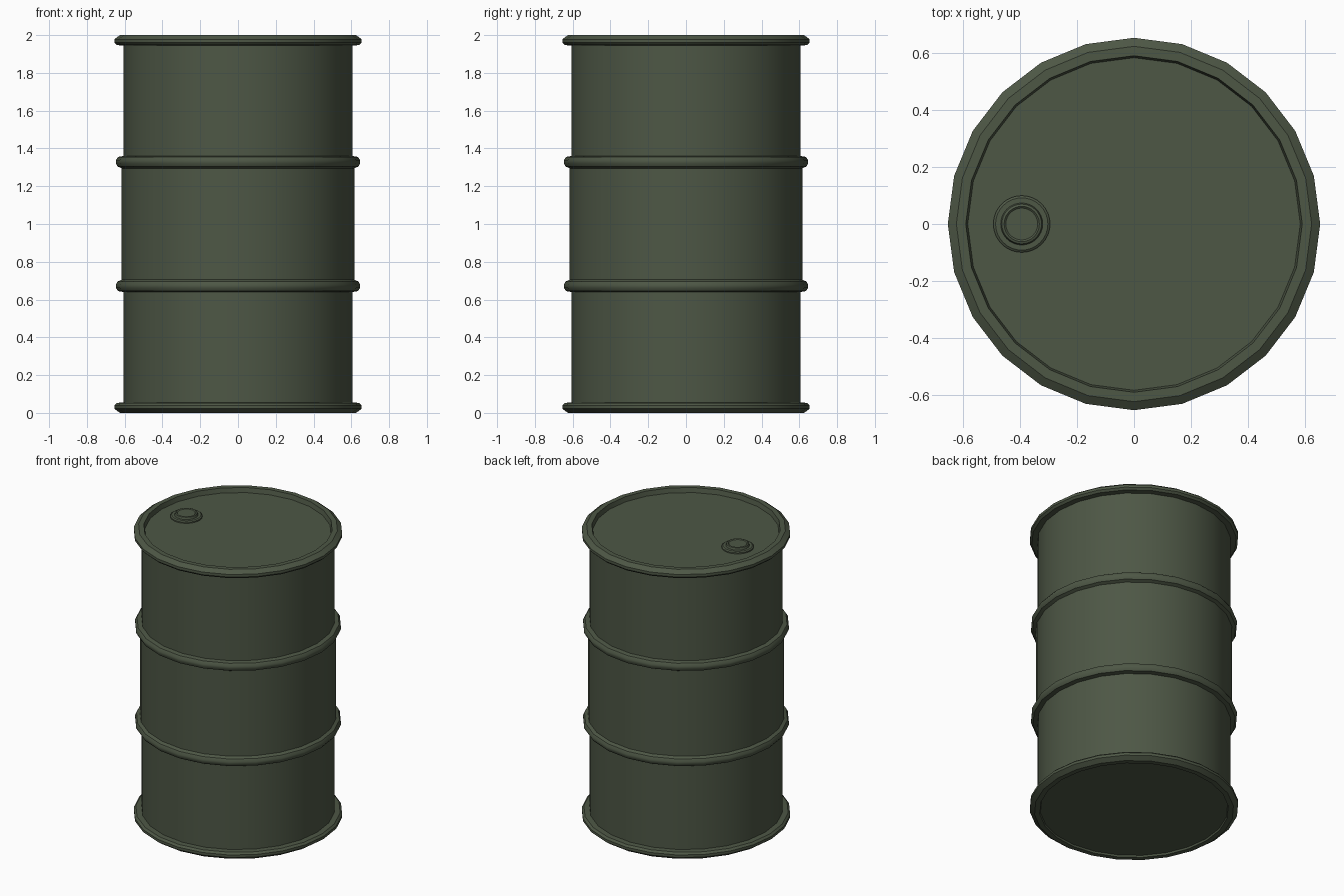
import bpy, math

if "Cube" in bpy.data.objects:
    bpy.data.objects.remove(bpy.data.objects["Cube"])

olive = bpy.data.materials.new("olive_paint")
olive.diffuse_color = (0.075, 0.095, 0.06, 1)
olive.use_nodes = True
olive.node_tree.nodes["Principled BSDF"].inputs["Base Color"].default_value = olive.diffuse_color


def lathe(name, profile, sides, location=(0, 0, 0), angle=35):
    """Revolve (radius, z) points around z; radius 0 makes a closed cap."""
    verts, rings, faces = [], [], []
    for r, z in profile:
        n = 1 if r == 0 else sides
        rings.append([len(verts) + i for i in range(n)])
        for i in range(n):
            a = 2 * math.pi * i / sides
            verts.append((r * math.cos(a), r * math.sin(a), z))
    for lo, hi in zip(rings, rings[1:]):
        if len(lo) == 1:
            faces.append(hi[::-1])
        elif len(hi) == 1:
            faces.append(lo)
        else:
            for i in range(sides):
                j = (i + 1) % sides
                faces.append((lo[i], lo[j], hi[j], hi[i]))
    # drop the unused centre points of the flat caps
    used = sorted({v for f in faces for v in f})
    remap = {v: i for i, v in enumerate(used)}
    mesh = bpy.data.meshes.new(name)
    mesh.from_pydata([verts[v] for v in used], [],
                     [[remap[v] for v in f] for f in faces])
    mesh.materials.append(olive)
    obj = bpy.data.objects.new(name, mesh)
    obj.location = location
    bpy.context.collection.objects.link(obj)
    bpy.ops.object.select_all(action='DESELECT')
    obj.select_set(True)
    bpy.context.view_layer.objects.active = obj
    bpy.ops.object.shade_smooth_by_angle(angle=math.radians(angle))
    return obj


# Drum shell: upper half of the profile, from the waist to the rolled top rim
wall = [
    (0.617, 1.00),
    (0.617, 1.295), (0.638, 1.305), (0.647, 1.322),   # rolling hoop
    (0.647, 1.338), (0.635, 1.355), (0.606, 1.36),
    (0.606, 1.945), (0.642, 1.947), (0.655, 1.96),    # rim
    (0.655, 1.978), (0.625, 2.0), (0.592, 2.0),
]
lower = [(r, 2 - z) for r, z in wall[:0:-1]]
top_lid = [(0.585, 1.968), (0, 1.968)]
base = [(0, 0.012), (0.588, 0.012)]
lathe("drum_shell", base + lower + wall + top_lid, 24)

# Filler bung: stepped flange with a raised plug, sitting in the lid recess
lathe("filler_bung", [
    (0, 1.960), (0.10, 1.960), (0.10, 1.976), (0.092, 1.982), (0.074, 1.982),
    (0.070, 1.996), (0.062, 1.999), (0.056, 1.994), (0, 1.994),
], 32, location=(-0.395, 0, 0))
